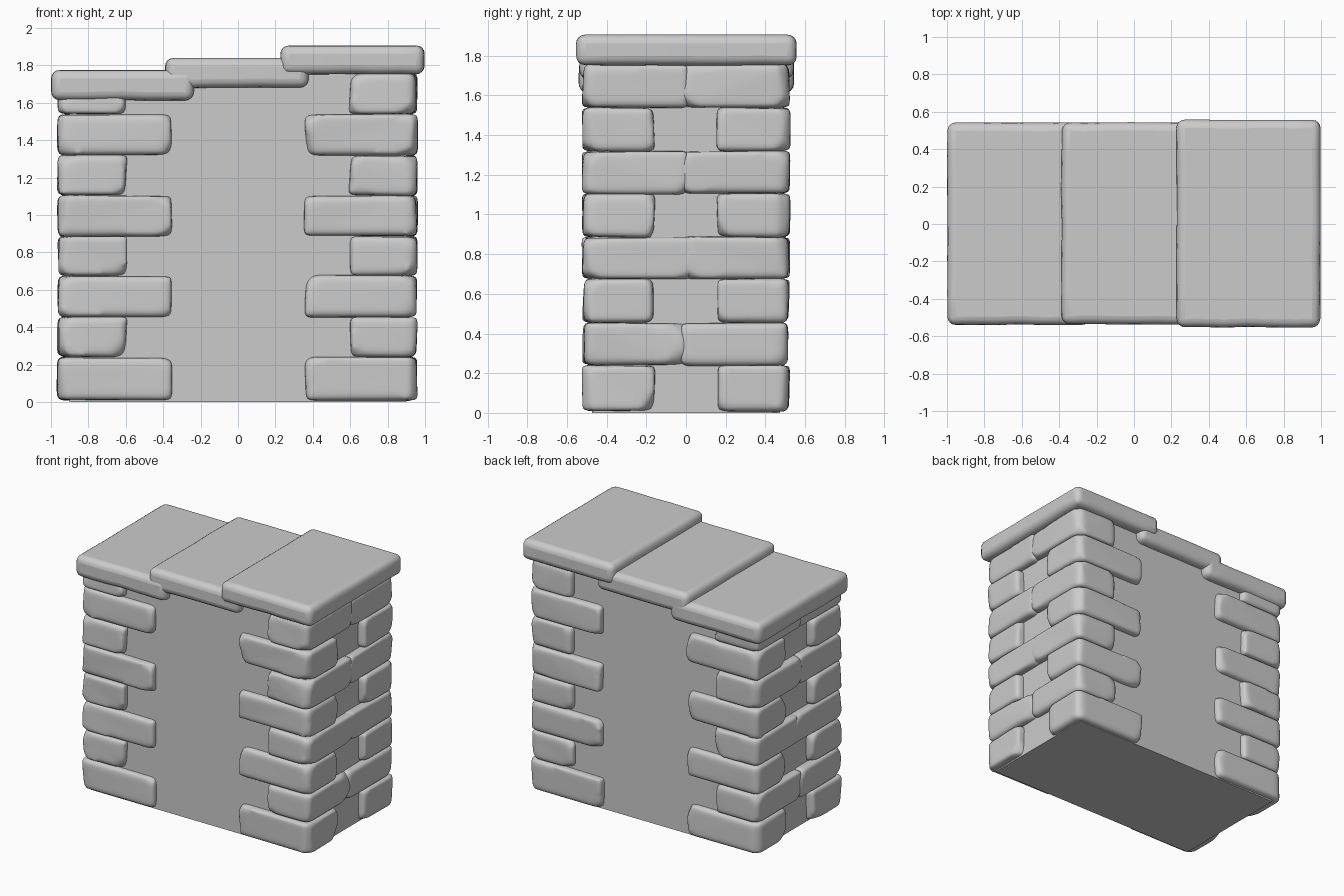
import bpy, bmesh, random
from mathutils import Vector

if "Cube" in bpy.data.objects:
    bpy.data.objects.remove(bpy.data.objects["Cube"])

random.seed(11)


def finish(name, bm):
    bmesh.ops.recalc_face_normals(bm, faces=bm.faces[:])
    me = bpy.data.meshes.new(name)
    bm.to_mesh(me)
    bm.free()
    ob = bpy.data.objects.new(name, me)
    bpy.context.collection.objects.link(ob)
    return ob


def box(lo, hi):
    bm = bmesh.new()
    bmesh.ops.create_cube(bm, size=1)
    for v in bm.verts:
        v.co = Vector([lo[i] if v.co[i] < 0 else hi[i] for i in range(3)])
    return bm


def chip(bm, co, n):
    """Slice off everything beyond a plane and close the cut."""
    bmesh.ops.bisect_plane(bm, geom=bm.verts[:] + bm.edges[:] + bm.faces[:],
                           plane_co=co, plane_no=n, clear_outer=True)
    rim = [e for e in bm.edges if e.is_boundary]
    if rim:
        bmesh.ops.holes_fill(bm, edges=rim, sides=0)


def stone(name, lo, hi, sx, sy):
    """Rough block: skewed box, outer edge and corners knocked off, worn smooth."""
    bm = box(lo, hi)
    mid = (Vector(lo) + Vector(hi)) / 2
    for v in bm.verts:
        for i, j in enumerate((0.016, 0.016, 0.01)):
            inward = 1 if v.co[i] < mid[i] else -1
            v.co[i] += inward * random.uniform(0, j)
    bmesh.ops.triangulate(bm, faces=bm.faces[:])
    corners = [v.co.copy() for v in bm.verts]
    # worn vertical edge at the wall's corner
    outer = Vector((hi[0] if sx > 0 else lo[0], hi[1] if sy > 0 else lo[1], mid.z))
    n = Vector((sx * random.uniform(0.5, 1), sy * random.uniform(0.5, 1),
                random.uniform(-0.1, 0.1))).normalized()
    chip(bm, outer - n * random.uniform(0.028, 0.04), n)
    # random corner chips
    for c in random.sample(corners, 6):
        n = Vector([(1 if c[i] > mid[i] else -1) * random.uniform(0.3, 1)
                    for i in range(3)]).normalized()
        chip(bm, c - n * random.uniform(0.02, 0.045), n)
    ob = finish(name, bm)
    remesh = ob.modifiers.new("remesh", 'REMESH')
    remesh.mode = 'VOXEL'
    remesh.voxel_size = 0.018
    remesh.use_smooth_shade = True
    wear = ob.modifiers.new("wear", 'SMOOTH')
    wear.factor = 0.5
    wear.iterations = 9


def slab(name, lo, hi):
    """Flat capstone with rounded, slightly chipped rim."""
    bm = box(lo, hi)
    bmesh.ops.subdivide_edges(bm, edges=[e for e in bm.edges
                              if abs(e.verts[0].co.z - e.verts[1].co.z) < 1e-4],
                              cuts=5, use_grid_fill=True)
    for v in bm.verts:
        rim = False
        for i in (0, 1):
            if abs(v.co[i] - lo[i]) < 1e-4:
                v.co[i] += random.uniform(0, 0.006)
                rim = True
            elif abs(v.co[i] - hi[i]) < 1e-4:
                v.co[i] -= random.uniform(0, 0.006)
                rim = True
        if rim and v.co.z < lo[2] + 0.01:
            v.co.z += random.uniform(0, 0.008)
    ob = finish(name, bm)
    mod = ob.modifiers.new("rounding", 'BEVEL')
    mod.width = 0.045
    mod.segments = 4
    mod.limit_method = 'ANGLE'
    mod.angle_limit = 0.8
    bpy.ops.object.select_all(action='DESELECT')
    ob.select_set(True)
    bpy.context.view_layer.objects.active = ob
    bpy.ops.object.shade_smooth_by_angle(angle=0.7)


# Plain wall core with a stepped top, extruded from a front profile
profile = [(-0.9, 0), (0.9, 0), (0.9, 1.77), (0.34, 1.77), (0.34, 1.70),
           (-0.27, 1.70), (-0.27, 1.64), (-0.9, 1.64)]
bm = bmesh.new()
front = bm.faces.new([bm.verts.new((x, -0.475, z)) for x, z in profile])
back = bm.faces.new([bm.verts.new((x, 0.475, z)) for x, z in profile])
bmesh.ops.bridge_loops(bm, edges=front.edges[:] + back.edges[:])
finish("wall_core", bm)

# Corner stones: courses alternate long along the front and long along the side
levels = [0.004, 0.238, 0.453, 0.675, 0.885, 1.103, 1.318, 1.538, 1.757]
for sx in (-1, 1):
    for course in range(8):
        z0, z1 = levels[course], levels[course + 1]
        if course == 7 and sx < 0:
            z1 = 1.68                      # tucked under the lower capstone
        front_long = course % 2 == 0
        joint = 0.065 if course == 3 else 0.02
        for sy in (-1, 1):
            xi = 0.35 if front_long else 0.59
            yi = 0.15 if front_long else (-joint if sy < 0 else -0.035)
            xo = 0.972 if sx < 0 else 0.964
            yo = 0.528
            xs, ys = sorted((sx * xi, sx * xo)), sorted((sy * yi, sy * yo))
            stone("corner_stone", (xs[0], ys[0], z0 - 0.004 * (course > 0)),
                  (xs[1], ys[1], z1 + 0.006), sx, sy)

# Three overlapping capstones, stepping up to the right
slab("capstone_left", (-1.0, -0.542, 1.612), (-0.232, 0.545, 1.775))
slab("capstone_middle", (-0.39, -0.54, 1.678), (0.38, 0.545, 1.84))
slab("capstone_right", (0.225, -0.555, 1.75), (1.0, 0.56, 1.906))
